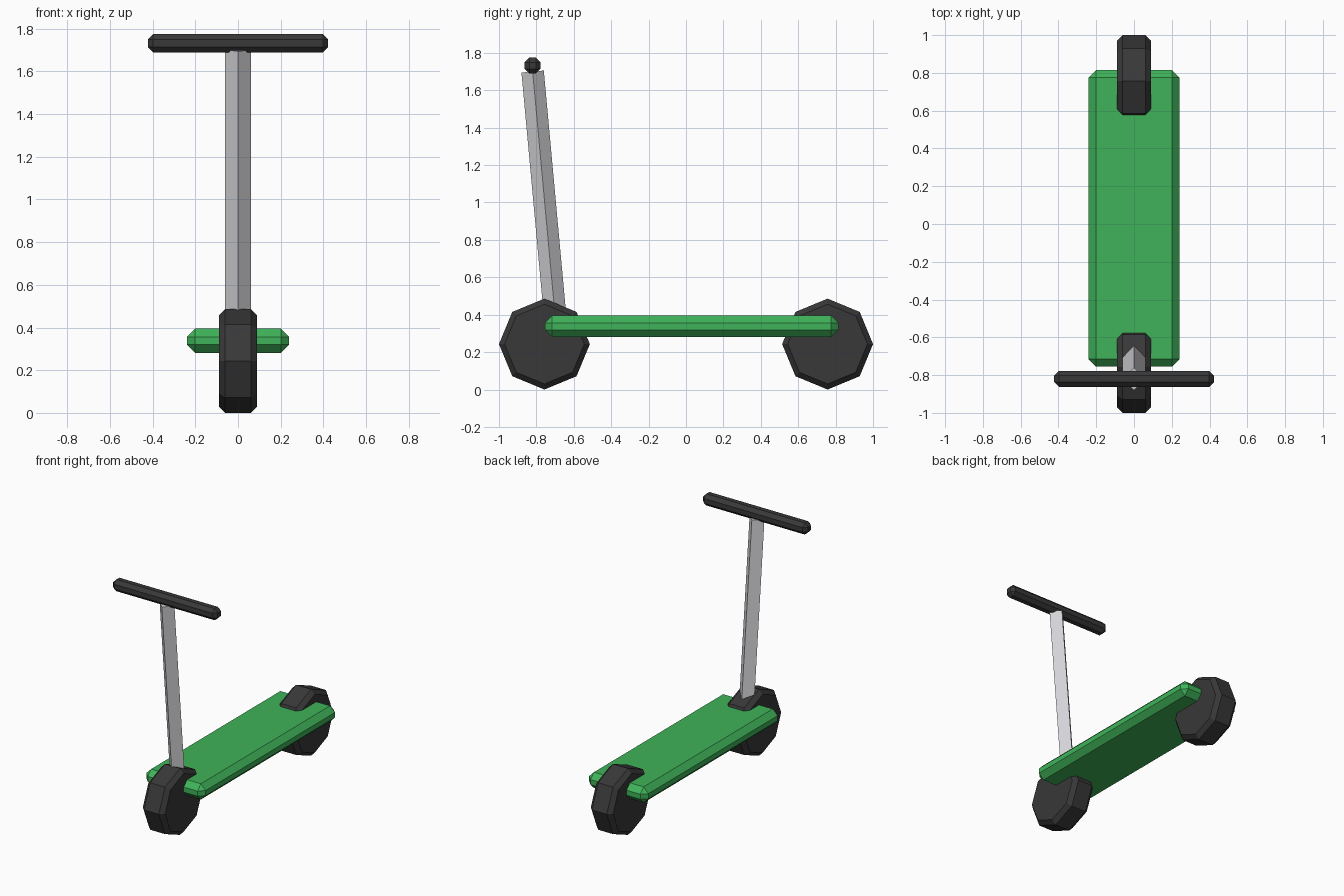
import bpy, bmesh, math
from mathutils import Vector

cube = bpy.data.objects.get("Cube")
if cube:
    bpy.data.objects.remove(cube, do_unlink=True)


def material(name, colour):
    mat = bpy.data.materials.new(name)
    mat.use_nodes = True
    mat.diffuse_color = (*colour, 1)
    mat.node_tree.nodes["Principled BSDF"].inputs["Base Color"].default_value = (*colour, 1)
    return mat


green = material("green", (0.05, 0.45, 0.10))
dark = material("dark rubber", (0.04, 0.04, 0.041))
metal = material("pale metal", (0.66, 0.66, 0.69))


def finish(name, bm, mat, location):
    bmesh.ops.recalc_face_normals(bm, faces=bm.faces)
    mesh = bpy.data.meshes.new(name)
    bm.to_mesh(mesh)
    bm.free()
    mesh.materials.append(mat)
    obj = bpy.data.objects.new(name, mesh)
    obj.location = location
    bpy.context.collection.objects.link(obj)
    return obj


def chamfered_box(name, size, chamfer, mat, location):
    bm = bmesh.new()
    bmesh.ops.create_cube(bm, size=1)
    bmesh.ops.scale(bm, vec=size, verts=bm.verts)
    bmesh.ops.bevel(bm, geom=bm.edges[:], offset=chamfer, segments=1,
                    profile=0.5, affect='EDGES')
    return finish(name, bm, mat, location)


def wheel(name, y, radius=0.243, half_width=0.09, chamfer=0.03, sides=8):
    # Octagonal rings across the width, chamfered at both rims
    bm = bmesh.new()
    rings = []
    for x, r in ((-half_width, radius - chamfer), (chamfer - half_width, radius),
                 (half_width - chamfer, radius), (half_width, radius - chamfer)):
        angles = [math.tau * i / sides for i in range(sides)]
        rings.append([bm.verts.new((x, r * math.cos(a), r * math.sin(a))) for a in angles])
    for a, b in zip(rings, rings[1:]):
        for i in range(sides):
            j = (i + 1) % sides
            bm.faces.new((a[i], a[j], b[j], b[i]))
    bm.faces.new(rings[0])
    bm.faces.new(rings[-1])
    return finish(name, bm, dark, (0, y, radius))


# Deck
chamfered_box("deck", (0.48, 1.57, 0.115), 0.039, green, (0, 0.03, 0.338))

# Wheels
wheel("front_wheel", -0.757)
wheel("rear_wheel", 0.757)

# Leaning square stem, corner facing forward
bottom, top = Vector((0, -0.695, 0.34)), Vector((0, -0.82, 1.70))
axis = top - bottom
bm = bmesh.new()
bmesh.ops.create_cone(bm, cap_ends=True, segments=4, radius1=0.06, radius2=0.06,
                      depth=axis.length)
corner = max(bm.verts, key=lambda v: abs(v.co.x))
if abs(corner.co.x) < 0.055:
    for v in bm.verts:
        v.co.x, v.co.y = ((v.co.x - v.co.y) / math.sqrt(2), (v.co.x + v.co.y) / math.sqrt(2))
stem = finish("stem", bm, metal, (bottom + top) / 2)
stem.rotation_euler.x = math.atan2(-axis.y, axis.z)

# Handlebar
chamfered_box("handlebar", (0.845, 0.085, 0.085), 0.025, dark, (0, -0.82, 1.732))
